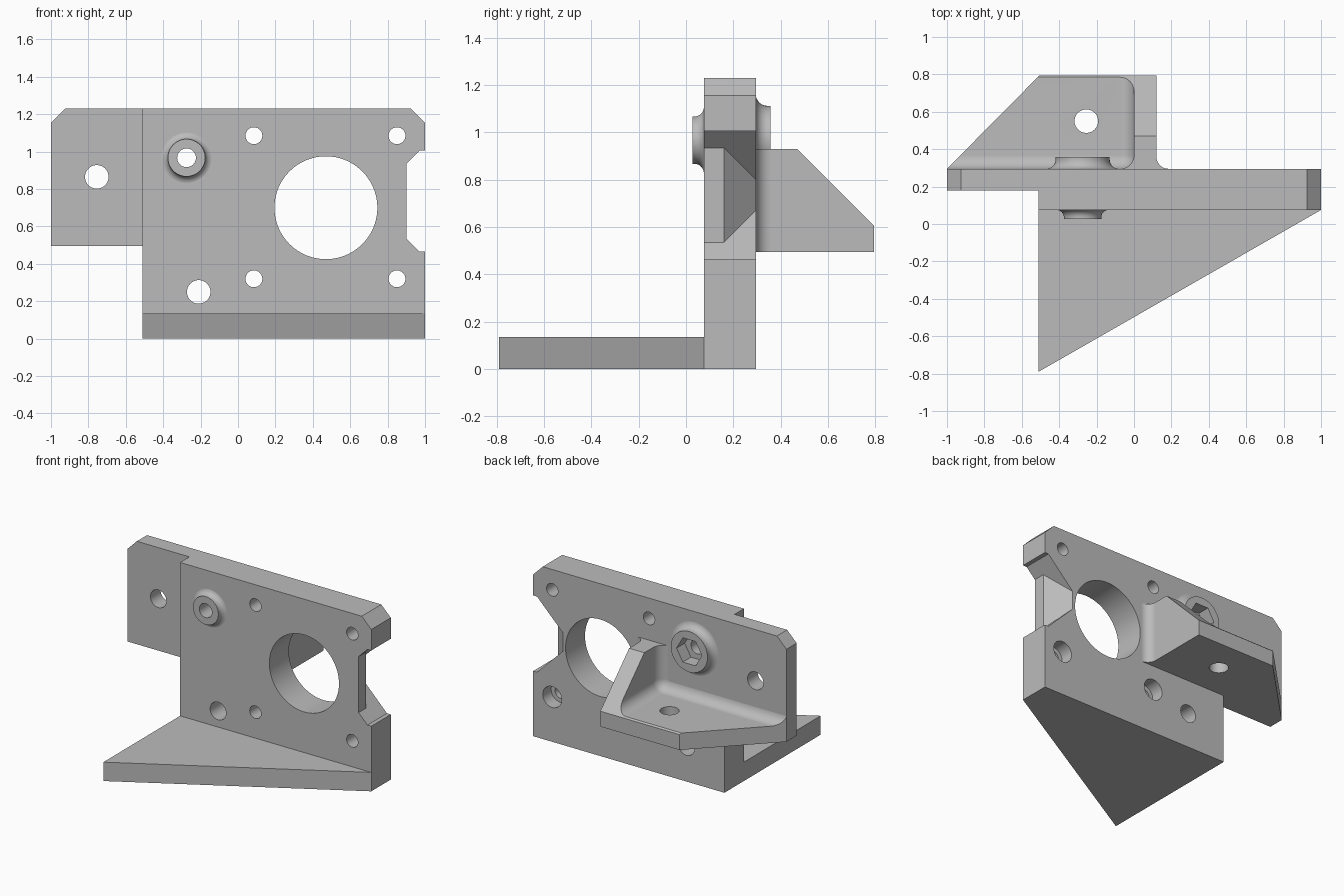
import bpy, bmesh
from math import cos, sin, pi, radians

cube = bpy.data.objects.get("Cube")
if cube:
    bpy.data.objects.remove(cube, do_unlink=True)

grey = bpy.data.materials.new("plain_grey")
grey.use_nodes = True
GREY = (0.5, 0.5, 0.5, 1)
grey.diffuse_color = GREY
grey.node_tree.nodes["Principled BSDF"].inputs["Base Color"].default_value = GREY

PLACE = {"x": lambda a, b, t: (t, a, b),
         "y": lambda a, b, t: (a, t, b),
         "z": lambda a, b, t: (a, b, t)}


def finish(name, bm):
    bmesh.ops.recalc_face_normals(bm, faces=bm.faces[:])
    mesh = bpy.data.meshes.new(name)
    bm.to_mesh(mesh)
    bm.free()
    obj = bpy.data.objects.new(name, mesh)
    bpy.context.collection.objects.link(obj)
    mesh.materials.append(grey)
    return obj


def loft(name, rings):
    """Closed solid through rings of equal point count."""
    bm = bmesh.new()
    loops = [[bm.verts.new(p) for p in ring] for ring in rings]
    n = len(loops[0])
    for low, high in zip(loops, loops[1:]):
        for i in range(n):
            j = (i + 1) % n
            bm.faces.new((low[i], low[j], high[j], high[i]))
    bm.faces.new(loops[0])
    bm.faces.new(loops[-1])
    return finish(name, bm)


def prism(name, points, axis, lo, hi):
    return loft(name, [[PLACE[axis](a, b, t) for a, b in points] for t in (lo, hi)])


def circle(a, b, r, n=48):
    return [(a + r * cos(2 * pi * i / n), b + r * sin(2 * pi * i / n)) for i in range(n)]


def arc(a, b, r, start, end, n=8):
    angles = [radians(start + (end - start) * i / n) for i in range(n + 1)]
    return [(a + r * cos(t), b + r * sin(t)) for t in angles]


def boolean(target, tool, operation):
    mod = target.modifiers.new("bool", "BOOLEAN")
    mod.operation = operation
    mod.solver = "EXACT"
    mod.object = tool
    bpy.context.view_layer.objects.active = target
    bpy.ops.object.modifier_apply(modifier=mod.name)
    bpy.data.objects.remove(tool, do_unlink=True)


def cut(target, tool):
    boolean(target, tool, "DIFFERENCE")


def boss(name, x, z, radius, fillet, base, tip):
    """Round boss along y with a concave fillet where it leaves the wall."""
    s = 1 if tip > base else -1
    sweep = arc(radius + fillet, fillet, fillet, 270, 180)
    profile = [(radius + fillet, base - 0.02 * s)]
    profile += [(r, base + s * (h - 0.0005)) for r, h in sweep] + [(radius, tip)]
    return loft(name, [[(a, y, b) for a, b in circle(x, z, r)] for r, y in profile])


FRONT, BACK, TOP = 0.075, 0.295, 1.23
SHELF_LOW, SHELF_TOP, RIB_TOP = 0.495, 0.615, 0.93
BOSS = (-0.275, 0.967)

# Main upright plate with a clipped top corner
body = prism("motor_bracket", [(-0.51, 0), (1, 0), (1, 1.155), (0.925, TOP), (-0.51, TOP)],
             "y", FRONT, BACK)

# Thinner side wing
wing = prism("side_wing", [(-1, SHELF_LOW), (-0.4, SHELF_LOW), (-0.4, TOP),
                           (-0.925, TOP), (-1, 1.155)], "y", 0.18, BACK)
boolean(body, wing, "UNION")

# Triangular foot
foot = prism("foot", [(-0.51, 0.15), (-0.51, -0.79), (1, FRONT), (1, 0.15)], "z", 0, 0.135)
boolean(body, foot, "UNION")

# Rear shelf and rib: plan outline, sloped rib, rounded pocket
plan = [(-1, 0.27), (-1, BACK), (-0.505, 0.795), (0.12, 0.795)]
plan += arc(0.185, BACK + 0.065, 0.065, 180, 270) + [(0.185, 0.27)]
shelf = prism("rear_shelf", plan, "z", SHELF_LOW, RIB_TOP)
cut(shelf, prism("slope_cutter", [(0.45, 0.95), (0.85, 0.55), (0.85, 1.1), (0.45, 1.1)],
                 "x", -1.3, 0.4))
bm = bmesh.new()
bmesh.ops.create_cube(bm, size=1)
low, high = (-1.4, BACK - 0.001, SHELF_TOP), (0, 1.2, 1.4)
for v in bm.verts:
    v.co = [l + (c + 0.5) * (h - l) for c, l, h in zip(v.co, low, high)]
bmesh.ops.bevel(bm, geom=bm.edges[:], offset=0.075, segments=8, profile=0.5, affect="EDGES")
cut(shelf, finish("pocket_cutter", bm))
boolean(body, shelf, "UNION")

# Bosses on both faces
boolean(body, boss("front_boss", *BOSS, 0.1, 0.04, FRONT, 0.028), "UNION")
boolean(body, boss("rear_boss", *BOSS, 0.145, 0.05, BACK, 0.357), "UNION")

# Edge notch, with a wedge that deepens toward the back
MID = 0.735
notch = [(1.1, MID + 0.27), (0.97, MID + 0.27), (0.9, MID + 0.2),
         (0.9, MID - 0.2), (0.97, MID - 0.27), (1.1, MID - 0.27)]
cut(body, prism("notch_cutter", notch, "y", -0.1, 0.5))
rings = []
for y, x, half in ((0.16, 0.9, 0.2), (0.31, 0.75, 0.05)):
    rings.append([(0.95, y, MID + 0.25), (x, y, MID + half),
                  (x, y, MID - half), (0.95, y, MID - 0.25)])
cut(body, loft("wedge_cutter", rings))

# Through holes along y
holes = [(0.47, 0.7, 0.275), (-0.21, 0.25, 0.063), (-0.755, 0.865, 0.063), (*BOSS, 0.05)]
holes += [(x, z, 0.045) for x in (0.085, 0.85) for z in (0.32, 1.085)]
for x, z, r in holes:
    cut(body, prism("hole_cutter", circle(x, z, r, 96 if r > 0.2 else 40), "y", -0.2, 0.45))

# Counterbores, hex nut pocket and shelf hole
for x in (0.085, 0.85):
    cut(body, prism("counterbore_cutter", circle(x, 0.32, 0.075, 40), "y", 0.2, 0.4))
cut(body, prism("nut_cutter", circle(*BOSS, 0.1, 6), "y", 0.265, 0.45))
cut(body, prism("shelf_hole_cutter", circle(-0.255, 0.55, 0.063, 40), "z", 0.4, 0.8))

# Smooth curved surfaces, keep machined edges crisp
bpy.ops.object.select_all(action="DESELECT")
body.select_set(True)
bpy.context.view_layer.objects.active = body
bpy.ops.object.shade_smooth_by_angle(angle=radians(25))
normals = body.modifiers.new("flat_faces", "WEIGHTED_NORMAL")
normals.keep_sharp = True
